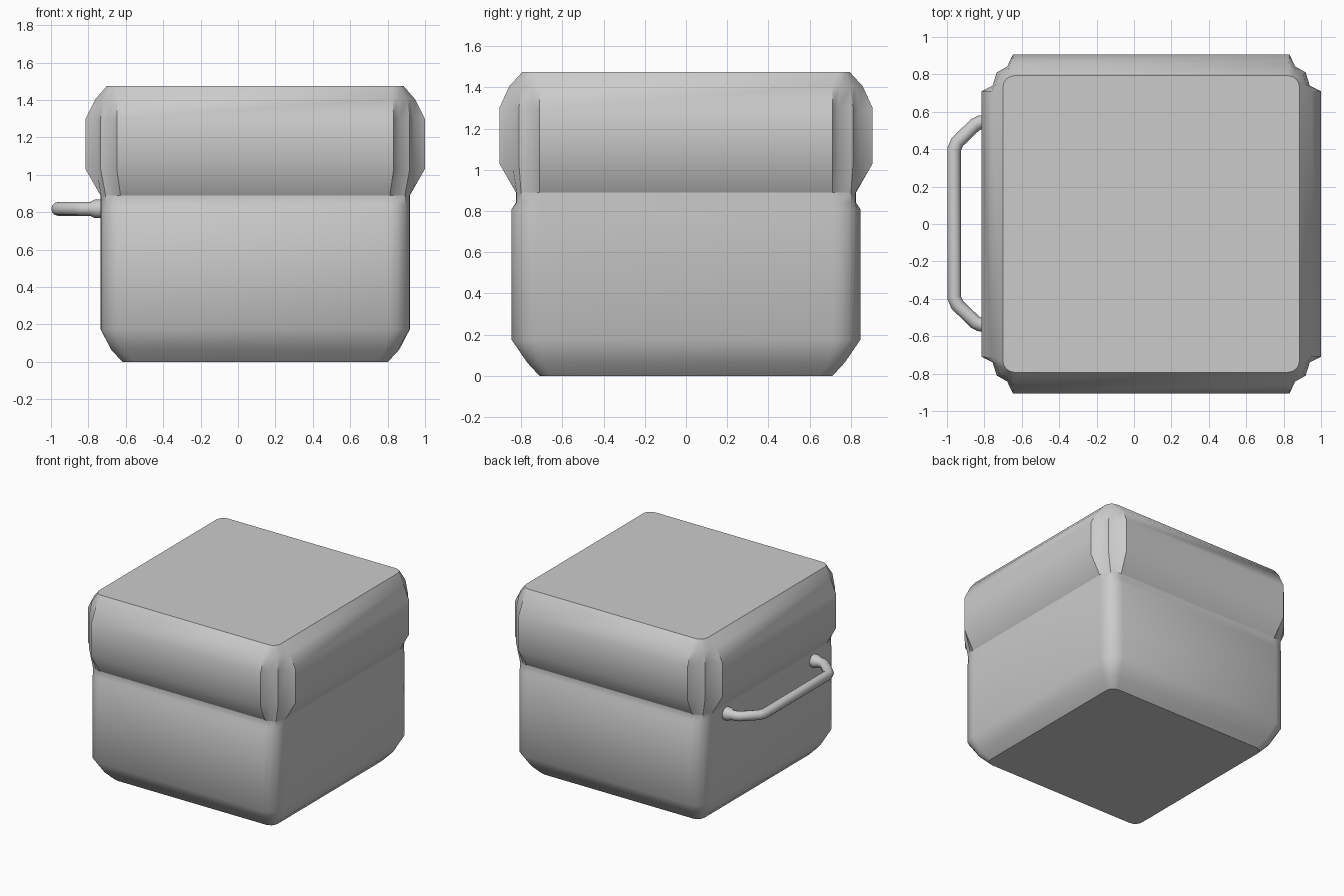
import bpy, bmesh
from math import radians

if "Cube" in bpy.data.objects:
    bpy.data.objects.remove(bpy.data.objects["Cube"])

CX = 0.092  # the box is offset because the handle sticks out on -x


def ring(bm, z, corner):
    """Four mirrored copies of one corner outline make a full ring."""
    pts = list(corner)
    pts += [(-x, y) for x, y in reversed(corner)]
    pts += [(-x, -y) for x, y in corner]
    pts += [(x, -y) for x, y in reversed(corner)]
    return [bm.verts.new((x + CX, y, z)) for x, y in pts]


def loft(name, levels, cap):
    """Skin rings from bottom to top and close the ring with index cap."""
    bm = bmesh.new()
    rings = [ring(bm, z, c) for z, c in levels]
    for low, high in zip(rings, rings[1:]):
        for i in range(len(low)):
            j = (i + 1) % len(low)
            bm.faces.new((low[i], low[j], high[j], high[i]))
    bm.faces.new(rings[cap] if cap else rings[0][::-1])
    mesh = bpy.data.meshes.new(name)
    bm.to_mesh(mesh)
    bm.free()
    obj = bpy.data.objects.new(name, mesh)
    bpy.context.collection.objects.link(obj)
    bpy.context.view_layer.objects.active = obj
    obj.select_set(True)
    bpy.ops.object.shade_smooth_by_angle(angle=radians(38))
    obj.select_set(False)
    return obj


def rounded(h, r):
    """Corner outline of a rounded square with half size h."""
    return [(h, h - r), (h - .1 * r, h - .6 * r), (h - .3 * r, h - .3 * r),
            (h - .6 * r, h - .1 * r), (h - r, h)]


# Body: rounded base, front and back panels slightly raised below the seam
seam = [(.827, .71), (.825, .745), (.80, .80), (.755, .822), (.72, .825)]
panel = [(.827, .71), (.825, .745), (.805, .80), (.765, .828), (.72, .845)]
loft("box_body", [
    (0, rounded(.71, .06)),
    (.065, rounded(.77, .08)),
    (.175, panel),
    (.81, panel),
    (.84, seam),
    (.89, seam),
], 0)

# Lid: bulging sides that stop short of the recessed corner posts
bulge = [(.907, .71), (.848, .74), (.826, .81), (.77, .842), (.74, .905)]
loft("box_lid", [
    (.89, seam),
    (1.03, bulge),
    (1.30, bulge),
    (1.405, [(.854, .71), (.832, .745), (.812, .798), (.765, .822), (.735, .857)]),
    (1.475, rounded(.793, .06)),
], -1)

# Handle: bent tube with flared ends on the left side
half = [(-.72, .545, 1.35), (-.765, .545, 1.35), (-.79, .545, 1), (-.825, .54, 1),
        (-.85, .527, 1), (-.945, .435, 1), (-.962, .395, 1)]
path = half + [(x, -y, r) for x, y, r in reversed(half)]
curve = bpy.data.curves.new("side_handle", 'CURVE')
curve.dimensions = '3D'
curve.bevel_depth = .037
curve.bevel_resolution = 4
curve.use_fill_caps = True
spline = curve.splines.new('POLY')
spline.points.add(len(path) - 1)
for point, (x, y, r) in zip(spline.points, path):
    point.co = (x, y + .003, .818, 1)
    point.radius = r
spline.use_smooth = True
handle = bpy.data.objects.new("side_handle", curve)
bpy.context.collection.objects.link(handle)
